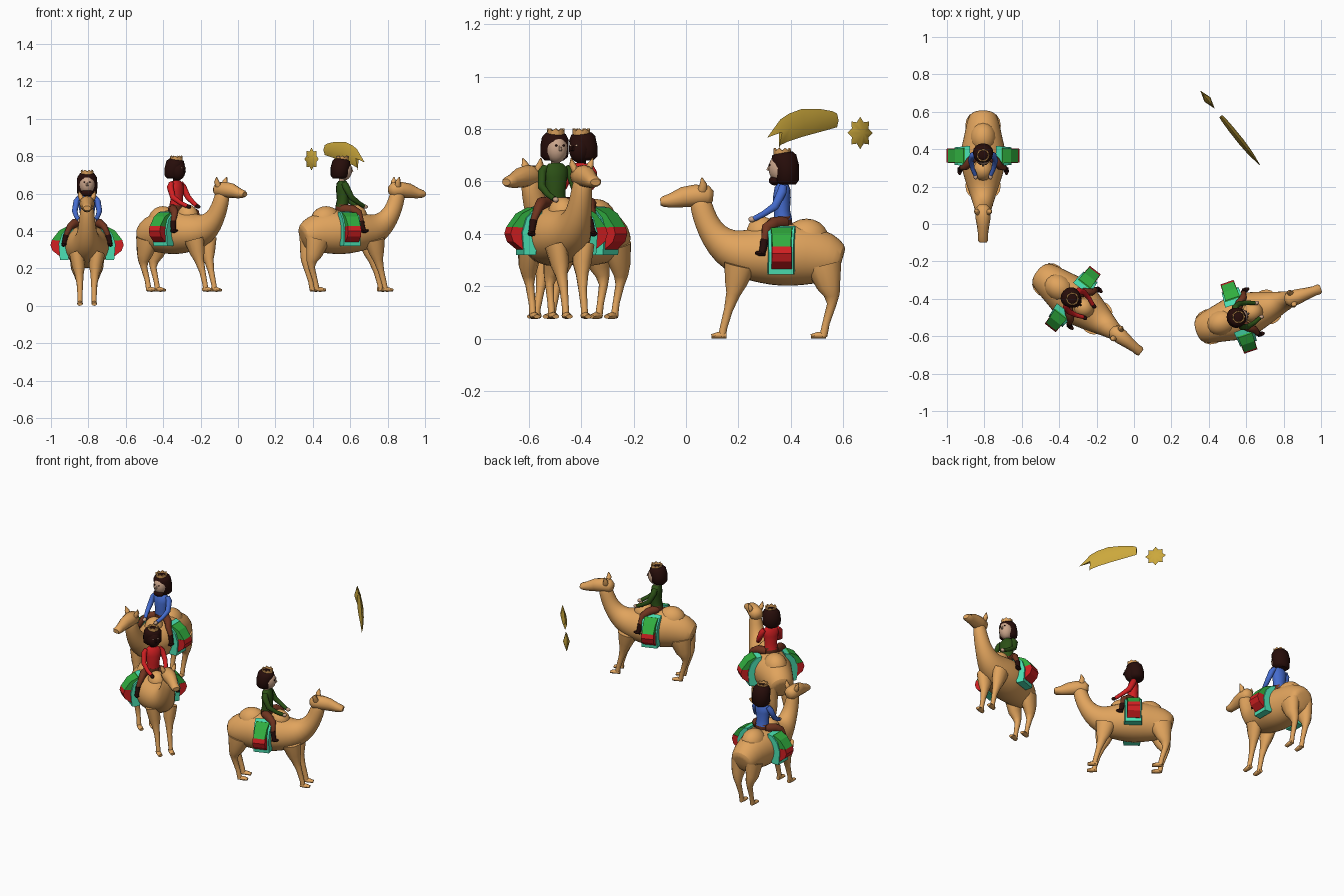
import bpy, bmesh, math
from math import cos, sin, pi, radians
from mathutils import Vector, Matrix

cube = bpy.data.objects.get("Cube")
if cube:
    bpy.data.objects.remove(cube, do_unlink=True)


def material(name, r, g, b):
    m = bpy.data.materials.new(name)
    m.use_nodes = True
    m.diffuse_color = (r, g, b, 1)
    bsdf = m.node_tree.nodes["Principled BSDF"]
    bsdf.inputs["Base Color"].default_value = (r, g, b, 1)
    bsdf.inputs["Roughness"].default_value = 0.8
    return m


TAN = material("camel tan", .75, .37, .11)
DARK = material("dark hair", .02, .004, .003)
SKIN = material("skin", .6, .38, .26)
BLUE = material("blue cloth", .06, .15, .62)
RED = material("red cloth", .65, .014, .016)
FOREST = material("forest green cloth", .025, .08, .008)
GREEN = material("bright green cloth", .03, .42, .05)
AQUA = material("aqua trim", .07, .75, .45)
BROWN = material("brown cloth", .16, .035, .014)
GOLD = material("gold", .6, .39, .045)

frame = Matrix()   # placement of the group being built


def finish(name, bm, mat, smooth=True, subdivide=0):
    bmesh.ops.recalc_face_normals(bm, faces=bm.faces)
    me = bpy.data.meshes.new(name)
    bm.to_mesh(me)
    bm.free()
    me.materials.append(mat)
    ob = bpy.data.objects.new(name, me)
    bpy.context.collection.objects.link(ob)
    ob.matrix_world = frame
    if smooth:
        bpy.ops.object.select_all(action='DESELECT')
        ob.select_set(True)
        bpy.context.view_layer.objects.active = ob
        bpy.ops.object.shade_smooth_by_angle(angle=radians(50))
    if subdivide:
        ob.modifiers.new("Subdivision", 'SUBSURF').levels = subdivide
        ob.modifiers["Subdivision"].render_levels = subdivide
    return ob


def loft(name, path, mat, n=12, subdivide=0):
    """Skin elliptical rings along a path of (x, y, z, half width, half depth)."""
    bm = bmesh.new()
    pts = [Vector(p[:3]) for p in path]
    rings = []
    for i, p in enumerate(path):
        t = (pts[min(i + 1, len(pts) - 1)] - pts[max(i - 1, 0)]).normalized()
        side = (Vector((1, 0, 0)) - t * t.x).normalized()
        up = t.cross(side)
        rings.append([bm.verts.new(pts[i] + side * p[3] * cos(2 * pi * k / n)
                                   + up * p[4] * sin(2 * pi * k / n)) for k in range(n)])
    for a, b in zip(rings, rings[1:]):
        for k in range(n):
            bm.faces.new((a[k], a[(k + 1) % n], b[(k + 1) % n], b[k]))
    bm.faces.new(rings[0])
    bm.faces.new(rings[-1])
    return finish(name, bm, mat, True, subdivide)


def ball(name, centre, radii, mat):
    bm = bmesh.new()
    m = Matrix.Translation(centre) @ Matrix.Diagonal((*radii, 1))
    bmesh.ops.create_uvsphere(bm, u_segments=16, v_segments=10, radius=1, matrix=m)
    return finish(name, bm, mat)


def slab(name, profile, y, half, taper, mat, side):
    """Extrude an x-z profile along y, narrowing outwards, on one side of the camel."""
    bm = bmesh.new()
    a, b = [[bm.verts.new((x * side, y + s * (half - (x - .1) * taper), z)) for x, z in profile]
            for s in (-1, 1)]
    bm.faces.new(a)
    bm.faces.new(b)
    for k in range(len(a)):
        j = (k + 1) % len(a)
        bm.faces.new((a[k], a[j], b[j], b[k]))
    return finish(name, bm, mat, smooth=False)


def camel():
    # body and neck in one skin, rump to throat
    spine = [(.592, .285, .055, .05), (.582, .288, .074, .074), (.54, .308, .09, .1),
             (.46, .32, .105, .118), (.37, .32, .13, .125), (.28, .32, .114, .11),
             (.21, .325, .09, .094), (.15, .35, .068, .073), (.105, .395, .052, .054),
             (.075, .45, .044, .046), (.057, .51, .038, .044), (.05, .55, .03, .035)]
    loft("camel_body", [(0, y, z, w, h) for y, z, w, h in spine], TAN, 16, subdivide=1)
    ball("front_hump", (0, .29, .40), (.055, .06, .066), TAN)
    ball("rear_hump", (0, .46, .38), (.07, .085, .078), TAN)
    head = [(.104, .543, .02, .02), (.085, .545, .04, .04), (.035, .546, .041, .042),
            (-.01, .54, .033, .039), (-.06, .526, .026, .027), (-.088, .523, .027, .02),
            (-.098, .522, .02, .013)]
    loft("camel_head", [(0, y, z, w, h) for y, z, w, h in head], TAN)
    for s, side in ((1, "left"), (-1, "right")):
        loft(side + "_camel_ear", [(s * .026, .062, .565, .014, .018), (s * .037, .066, .59, .013, .014),
                                   (s * .044, .06, .614, .002, .003)], TAN, 8)
        fore = [(.055, .205, .28, .04, .06), (.045, .19, .21, .035, .042),
                (.042, .18, .17, .024, .027), (.038, .162, .11, .016, .017),
                (.038, .143, .04, .013, .014), (.038, .138, .008, .014, .015)]
        hind = [(.05, .525, .28, .045, .07), (.05, .545, .20, .036, .045),
                (.044, .557, .165, .026, .03), (.04, .556, .13, .017, .018),
                (.038, .535, .06, .013, .014), (.038, .524, .008, .014, .015)]
        for label, leg, heel in (("front", fore, .155), ("rear", hind, .535)):
            loft(f"{side}_{label}_leg", [(s * x, y, z, w, d) for x, y, z, w, d in leg], TAN)
            loft(f"{side}_{label}_foot", [(s * .038, heel, .013, .012, .012),
                                          (s * .038, heel - .03, .013, .016, .013),
                                          (s * .038, heel - .058, .009, .014, .008)], TAN, 8)
        # saddle cloth and two-colour pouch hanging outwards
        slab(side + "_saddle_cloth", [(.07, .43), (.10, .422), (.135, .385), (.152, .33), (.145, .245),
                                      (.10, .245), (.08, .39)], .363, .052, .1, AQUA, s)
        slab(side + "_pouch_top", [(.09, .42), (.105, .425), (.15, .402), (.188, .352),
                                   (.11, .345), (.09, .40)], .365, .041, .07, GREEN, s)
        slab(side + "_pouch_base", [(.188, .352), (.196, .325), (.185, .295), (.148, .266),
                                    (.11, .275), (.11, .345)], .365, .041, .04, RED, s)


def rider(cloth, face, eye, beard):
    loft("rider_hips", [(0, .37, .42, .035, .03), (0, .37, .44, .045, .036),
                        (0, .368, .465, .042, .034)], BROWN)
    loft("rider_torso", [(0, .37, .452, .042, .035), (0, .366, .49, .038, .031),
                         (0, .366, .54, .046, .034), (0, .368, .575, .048, .03),
                         (0, .37, .593, .028, .02)], cloth)
    loft("rider_neck", [(0, .37, .58, .018, .018), (0, .367, .62, .018, .018)], face, 8)
    ball("rider_face", (0, .36, .65), (.042, .045, .055), face)
    loft("rider_nose", [(0, .318, .66, .004, .004), (0, .312, .642, .007, .007)], face, 6)
    low = .588 if beard else .605
    loft("rider_hair", [(0, .385, low, .036, .034), (0, .385, low + .015, .054, .046),
                        (0, .383, .655, .055, .049), (0, .373, .688, .052, .05),
                        (0, .368, .706, .04, .04), (0, .368, .714, .015, .015)], DARK, 16)
    if beard:
        ball("rider_beard", (0, .338, .603), (.034, .022, .018), DARK)
    # crown band with alternating points
    bm = bmesh.new()
    n = 16
    low_ring, top_ring = [[bm.verts.new((r * cos(2 * pi * k / n), .367 + r * sin(2 * pi * k / n),
                                         z + lift * (k % 2))) for k in range(n)]
                          for r, z, lift in ((.031, .695, 0), (.034, .718, .009))]
    for k in range(n):
        j = (k + 1) % n
        bm.faces.new((low_ring[k], low_ring[j], top_ring[j], top_ring[k]))
    crown = finish("rider_crown", bm, TAN, smooth=False)
    crown.modifiers.new("Thickness", 'SOLIDIFY').thickness = .007
    for s, side in ((1, "left"), (-1, "right")):
        ball(side + "_eye", (s * .015, .319, .662), (.005, .004, .004), eye)
        loft(side + "_arm", [(s * .04, .37, .58, .014, .016), (s * .056, .366, .56, .017, .019),
                             (s * .066, .34, .505, .015, .016), (s * .056, .295, .475, .012, .012),
                             (s * .042, .262, .458, .011, .011)], cloth, 10)
        ball(side + "_hand", (s * .04, .252, .455), (.011, .014, .011), face)
        loft(side + "_thigh", [(s * .025, .375, .442, .025, .026), (s * .07, .335, .44, .023, .025),
                               (s * .092, .308, .422, .018, .021), (s * .107, .302, .39, .014, .015),
                               (s * .116, .3, .365, .013, .014)], BROWN, 10)
        loft(side + "_boot", [(s * .113, .3, .378, .015, .016), (s * .12, .295, .345, .013, .014),
                              (s * .124, .29, .327, .013, .013)], DARK, 8)
        loft(side + "_boot_toe", [(s * .124, .302, .326, .012, .01), (s * .125, .28, .325, .013, .01),
                                  (s * .126, .264, .328, .006, .005)], DARK, 8)


# three mounted riders: place of the rider, height of the ground, turn
seat = Matrix.Translation((0, -.367, 0))
for place, turn, cloth, face, eye, beard in (
        ((-.807, .367, 0), 0, BLUE, SKIN, DARK, True),
        ((-.329, -.40, .075), 52, RED, DARK, SKIN, False),
        ((.559, -.497, .075), 109, FOREST, SKIN, DARK, False)):
    frame = Matrix.Translation(place) @ Matrix.Rotation(radians(turn), 4, 'Z') @ seat
    camel()
    rider(cloth, face, eye, beard)

# star and its tail share an upright plane; local x runs along the tail
frame = Matrix.Translation((.393, .665, .785)) @ Matrix.Rotation(math.atan2(-.25, .2), 4, 'Z')
bm = bmesh.new()
rim = [bm.verts.new((r * cos(k * pi / 8), 0, r * sin(k * pi / 8)))
       for k, r in enumerate((.062, .044) * 8)]
for y in (-.02, .02):
    tip = bm.verts.new((0, y, 0))
    for k in range(16):
        bm.faces.new((rim[k], rim[(k + 1) % 16], tip))
finish("star", bm, GOLD)

# curved tail: diamond sections (distance, bottom, top, half thickness), forked end
bm = bmesh.new()
sections = [(.113, .022, .074, .009), (.135, .017, .083, .013), (.20, .003, .092, .016),
            (.285, -.015, .092, .017), (.35, -.032, .073, .014), (.39, -.046, .052, .01)]
rings = [[bm.verts.new(v) for v in ((x, 0, lo), (x, -t, (lo + hi) / 2), (x, 0, hi),
                                    (x, t, (lo + hi) / 2))] for x, lo, hi, t in sections]
for a, b in zip(rings, rings[1:]):
    for k in range(4):
        bm.faces.new((a[k], a[(k + 1) % 4], b[(k + 1) % 4], b[k]))
bm.faces.new(rings[0])
bottom, front, top, back = rings[-1]
for edge, x, z in ((bottom, .397, -.06), (top, .455, -.018)):
    point = bm.verts.new((x, 0, z))
    bm.faces.new((edge, front, point))
    bm.faces.new((edge, back, point))
    bm.faces.new((front, back, point))
finish("star_tail", bm, GOLD)
